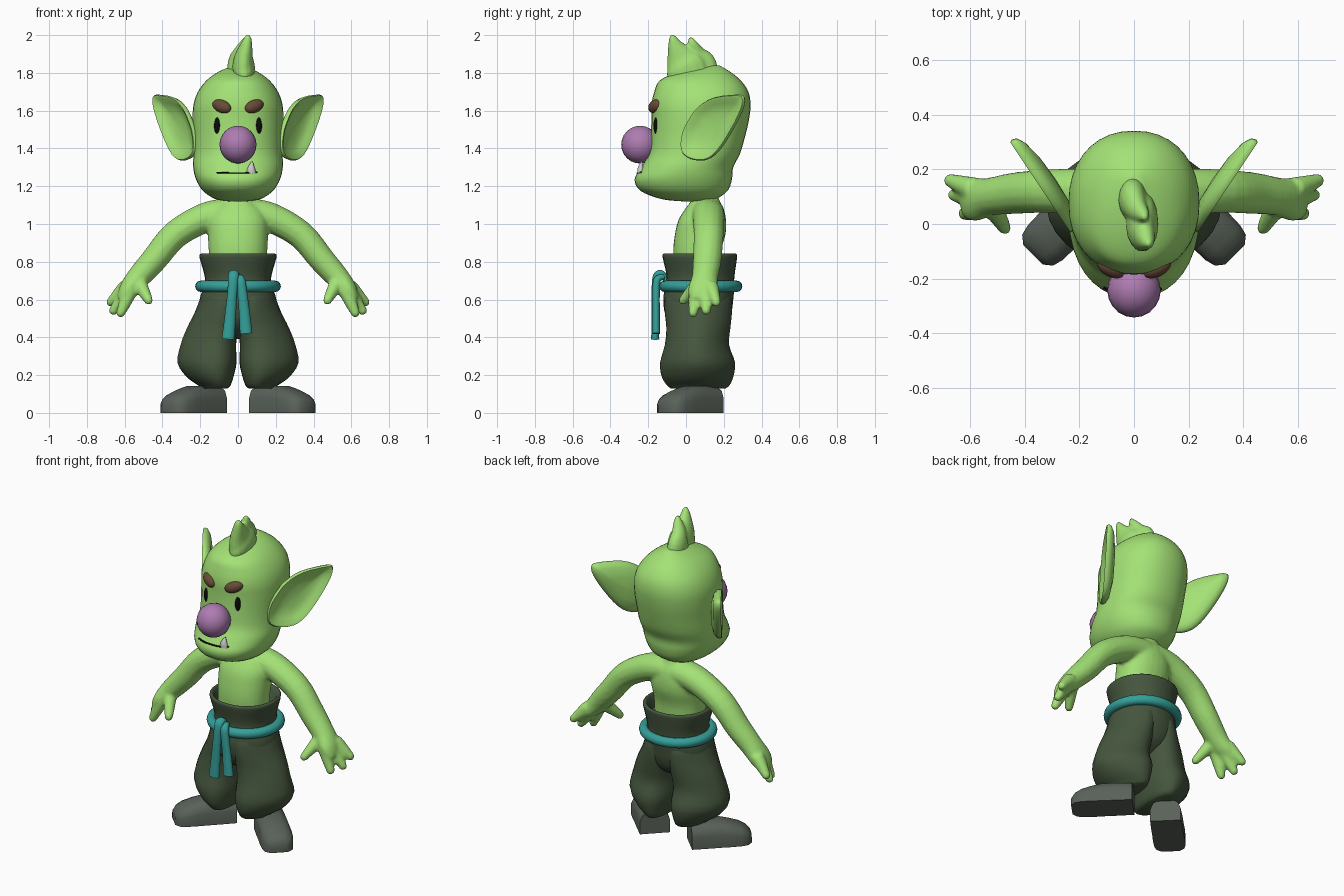
import bpy, bmesh, math
from mathutils import Vector, Euler

if "Cube" in bpy.data.objects:
    bpy.data.objects.remove(bpy.data.objects["Cube"])


def material(name, rgb):
    m = bpy.data.materials.new(name)
    m.diffuse_color = (*rgb, 1)
    m.use_nodes = True
    m.node_tree.nodes["Principled BSDF"].inputs["Base Color"].default_value = m.diffuse_color
    return m


GREEN = material("green skin", (0.37, 0.76, 0.18))
PURPLE = material("purple", (0.42, 0.2, 0.44))
PANTS = material("dark olive", (0.06, 0.093, 0.048))
TEAL = material("teal", (0.035, 0.35, 0.32))
BROWN = material("brown", (0.14, 0.07, 0.04))
SHOE = material("dark grey", (0.1, 0.12, 0.1))
BLACK = material("black", (0.003, 0.003, 0.003))


def spline(pts, n, closed=False):
    """Catmull-Rom curve through tuples of any length."""
    p = [Vector(q) for q in pts]
    k, out = len(p), []
    for i in range(k if closed else k - 1):
        if closed:
            a, b, c, d = (p[(i + j) % k] for j in (-1, 0, 1, 2))
        else:
            a, b, c, d = p[max(i - 1, 0)], p[i], p[i + 1], p[min(i + 2, k - 1)]
        for s in range(n):
            t = s / n
            out.append((b * 2 + (c - a) * t + (a * 2 - b * 5 + c * 4 - d) * t * t
                        + (b * 3 - a - c * 3 + d) * t ** 3) * 0.5)
    return out if closed else out + [p[-1]]


def stack(rows, n=4, sides=28, p=2.2, skew=0):
    """Rounded horizontal rings from rows (z, y_front, y_back, half_width, centre_x)."""
    rings = []
    for z, yf, yb, hw, cx in spline(rows, n):
        ring = []
        for i in range(sides):
            a = 2 * math.pi * i / sides
            c, s = math.cos(a), math.sin(a)
            d = math.copysign(abs(c) ** (2 / p), c)
            ring.append(Vector((cx + hw * (d + skew * (d * d - 1)),
                                (yf + yb) / 2 + (yb - yf) / 2 * math.copysign(abs(s) ** (2 / p), s), z)))
        rings.append(ring)
    return rings


def tube(rows, ref=(0, 1, 0), n=4, sides=14):
    """Rings along a path of rows (x, y, z, radius along ref, radius across)."""
    pts = spline(rows, n)
    pos = [Vector(q[:3]) for q in pts]
    rings = []
    for i, q in enumerate(pts):
        t = (pos[min(i + 1, len(pos) - 1)] - pos[max(i - 1, 0)]).normalized()
        s = Vector(ref)
        s = (s - t * s.dot(t)).normalized()
        w = t.cross(s)
        angles = [2 * math.pi * j / sides for j in range(sides)]
        rings.append([pos[i] + s * q[3] * math.cos(a) + w * q[4] * math.sin(a) for a in angles])
    return rings


def flip(rings):
    return [[Vector((-v.x, v.y, v.z)) for v in r] for r in rings]


def skin(name, shells, mat, mirror=False, sharp=60):
    """Bridge each list of rings into a closed shell."""
    bm = bmesh.new()
    for rings in shells:
        vs = [[bm.verts.new(v) for v in r] for r in rings]
        k = len(vs[0])
        for a, b in zip(vs, vs[1:]):
            for j in range(k):
                bm.faces.new((a[j], a[(j + 1) % k], b[(j + 1) % k], b[j]))
        bm.faces.new(vs[0][::-1])
        bm.faces.new(vs[-1])
    bmesh.ops.recalc_face_normals(bm, faces=bm.faces)
    me = bpy.data.meshes.new(name)
    bm.to_mesh(me)
    bm.free()
    me.shade_smooth()
    me.set_sharp_from_angle(angle=math.radians(sharp))
    ob = bpy.data.objects.new(name, me)
    bpy.context.collection.objects.link(ob)
    if mat:
        me.materials.append(mat)
    if mirror:
        m = ob.modifiers.new("mirror", 'MIRROR')
        m.use_mirror_merge = False
    return ob


def fuse(ob, size):
    """Blend overlapping shells into one smooth surface."""
    rm = ob.modifiers.new("fuse", 'REMESH')
    rm.mode, rm.voxel_size, rm.use_smooth_shade = 'VOXEL', size, True
    sm = ob.modifiers.new("soften", 'SMOOTH')
    sm.factor, sm.iterations = .5, 4


def ball(name, loc, scale, mat, rot=(0, 0, 0)):
    bpy.ops.mesh.primitive_uv_sphere_add(segments=20, ring_count=12, radius=1, location=loc, rotation=rot)
    ob = bpy.context.object
    ob.name, ob.scale = name, scale
    ob.data.shade_smooth()
    ob.data.materials.append(mat)


# Head with jutting jaw
skin("head", [stack([
    (1.12, -.02, .12, .05, 0), (1.132, -.13, .16, .12, 0), (1.175, -.24, .22, .185, 0),
    (1.235, -.272, .243, .222, 0), (1.30, -.238, .25, .237, 0), (1.37, -.20, .285, .236, 0),
    (1.46, -.188, .312, .236, 0), (1.55, -.183, .333, .24, 0), (1.63, -.183, .342, .236, 0),
    (1.70, -.168, .33, .212, 0), (1.76, -.138, .29, .167, 0), (1.805, -.04, .235, .105, 0),
    (1.838, .10, .18, .03, 0)], sides=36)], GREEN)

# Facial features
ball("nose", (0, -.243, 1.42), (.098, .1, .1), PURPLE)
for s in (1, -1):
    ball("eye", (.11 * s, -.158, 1.52), (.017, .014, .044), BLACK, (0, 0, .4 * s))
    ball("eyebrow", (.086 * s, -.163, 1.623), (.056, .03, .034), BROWN, (0, -.33 * s, .5 * s))
skin("mouth_line", [tube([(-.11, -.231, 1.272, .004, .008), (-.05, -.252, 1.27, .004, .008),
                          (.04, -.253, 1.27, .004, .008), (.10, -.234, 1.275, .004, .008)], (0, 0, 1))], BLACK)
skin("tooth", [tube([(.07, -.238, 1.27, .026, .02), (.07, -.24, 1.295, .02, .016),
                     (.075, -.234, 1.33, .004, .004)], (1, 0, 0))], None)

# Cupped ears, angled back
outline = spline([(-.08, 1.39), (.08, 1.345), (.35, 1.338), (.57, 1.385), (.82, 1.5), (1, 1.61),
                  (1.03, 1.67), (.92, 1.685), (.5, 1.67), (.22, 1.62), (.06, 1.555), (-.06, 1.48)], 3, True)
ear = []
for k, off in [(.03, -.02), (.4, -.018), (.75, -.004), (.9, .016), (.97, .018), (1, .007),
               (.97, -.01), (.82, -.028), (.45, -.042), (.03, -.046)]:
    ring = []
    for t, z in outline:
        t, z = .45 + (t - .45) * k, 1.51 + (z - 1.51) * k
        ring.append(Vector((.235 + .2 * t + .84 * off, .003 + .3 * t - .54 * off, z)))
    ear.append(ring)
skin("ears", [ear], GREEN, mirror=True)

# Tuft of two curled points
fuse(skin("hair_tuft", [
    tube([(.035, .02, 1.76, .05, .11), (.03, .0, 1.83, .06, .11), (.03, -.025, 1.88, .05, .085),
          (.043, -.055, 1.94, .034, .045), (.052, -.07, 1.985, .02, .02), (.053, -.072, 2.005, .006, .006)], (1, 0, 0)),
    tube([(.0, .09, 1.78, .055, .085), (-.005, .085, 1.85, .05, .075), (.01, .055, 1.9, .04, .05),
          (.033, .033, 1.955, .025, .028), (.04, .023, 1.99, .008, .008)], (1, 0, 0))], GREEN), .008)

# Torso, arms and fingers fused into one skin
torso = stack([(.70, -.06, .18, .15, 0), (.85, -.068, .185, .155, 0), (.95, -.058, .21, .16, 0),
               (1.02, -.04, .212, .158, 0), (1.08, -.005, .2, .13, 0), (1.13, .03, .175, .075, 0),
               (1.2, .03, .16, .065, 0)])
arm = tube([(.04, .115, 1.06, .09, .08), (.17, .12, 1.035, .085, .08), (.33, .12, .945, .08, .075),
            (.445, .112, .81, .076, .07), (.53, .10, .715, .07, .062), (.585, .09, .65, .08, .048),
            (.62, .09, .60, .065, .025)])
hand = []
for base, tip in [((.59, .13, .67), (.69, .165, .57)), ((.585, .1, .65), (.672, .108, .522)),
                  ((.57, .055, .65), (.63, .035, .508)), ((.53, .08, .70), (.465, -.03, .58))]:
    b, t = Vector(base), Vector(tip)
    hand.append(tube([(*b.lerp(t, f), r, r) for f, r in
                      [(0, .042), (.35, .036), (.75, .027), (.93, .021), (1, .008)]], (.6, .8, 0)))
limbs = [arm] + hand
fuse(skin("torso_and_arms", [torso] + limbs + [flip(r) for r in limbs], GREEN), .01)

# Baggy trousers: waist with open rim, then legs
skin("trouser_waist", [stack([
    (.39, .02, .10, .03, 0), (.45, -.07, .20, .14, 0), (.52, -.11, .238, .20, 0), (.6, -.12, .25, .203, 0),
    (.66, -.112, .255, .185, 0), (.72, -.102, .256, .176, 0), (.82, -.123, .27, .203, 0),
    (.84, -.122, .268, .2, 0), (.838, -.105, .25, .185, 0), (.77, -.072, .205, .163, 0)], 3, p=2.1)], PANTS)
skin("trouser_legs", [stack([
    (.13, -.08, .21, .07, .125), (.145, -.10, .23, .085, .125), (.19, -.128, .25, .124, .148),
    (.265, -.137, .26, .156, .164), (.36, -.112, .228, .147, .157), (.45, -.104, .235, .135, .135),
    (.53, -.112, .243, .118, .112), (.61, -.11, .24, .10, .098), (.66, -.08, .21, .08, .09)],
    3, 24, 1.85, .28)], PANTS, mirror=True)

# Rope belt and hanging ends
bpy.ops.mesh.primitive_torus_add(major_segments=40, minor_segments=12, major_radius=.197,
                                 minor_radius=.03, location=(0, .078, .67))
belt = bpy.context.object
belt.name, belt.scale = "belt", (1, .97, 1)
belt.data.shade_smooth()
belt.data.materials.append(TEAL)
skin("belt_ends", [
    tube([(-.02, -.10, .69, .022, .015), (-.022, -.125, .735, .026, .018), (-.024, -.155, .725, .028, .02),
          (-.03, -.163, .64, .026, .02), (-.042, -.163, .5, .03, .02), (-.052, -.163, .39, .034, .022)], (1, 0, 0)),
    tube([(.0, -.12, .72, .022, .015), (.012, -.152, .705, .026, .02), (.022, -.158, .64, .026, .02),
          (.034, -.158, .53, .029, .02), (.043, -.158, .42, .033, .022)], (1, 0, 0))], TEAL)

# Shoes: flat-soled sections along a line turned 45 degrees outwards
shoe = []
turn = Euler((0, 0, math.radians(-45)))
for u, w, h in [(-.012, .088, .138), (.08, .09, .142), (.16, .09, .143), (.22, .092, .128),
                (.28, .09, .108), (.318, .08, .085), (.342, .05, .06)]:
    ring = []
    for a, b in [(-1, 0), (-1, .55), (-.82, .86), (-.4, 1), (.4, 1), (.82, .86), (1, .55), (1, 0)]:
        v = Vector((u, .182 + a * w, b * h))
        v.rotate(turn)
        ring.append(v)
    shoe.append(ring)
skin("shoes", [shoe], SHOE, mirror=True, sharp=45)
